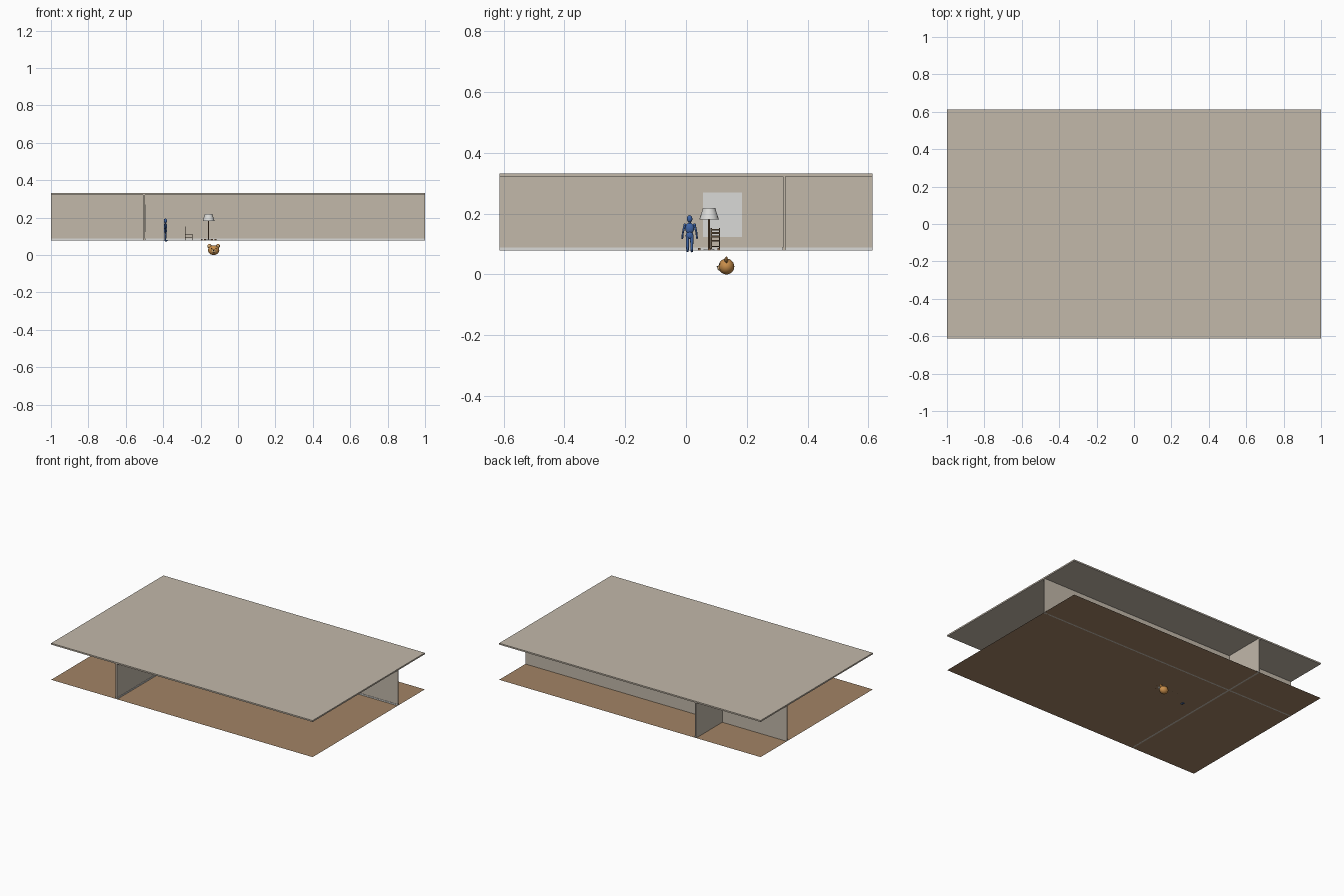
import bpy
import math
from mathutils import Vector

cube = bpy.data.objects.get("Cube")
if cube:
    bpy.data.objects.remove(cube, do_unlink=True)


def material(name, color):
    m = bpy.data.materials.new(name)
    m.use_nodes = True
    m.diffuse_color = (*color, 1)
    m.node_tree.nodes["Principled BSDF"].inputs["Base Color"].default_value = (*color, 1)
    return m


plaster = material("warm plaster", (0.54, 0.48, 0.40))
oak = material("floor wood", (0.36, 0.23, 0.13))
white = material("off white", (0.70, 0.70, 0.68))
blue = material("blue", (0.05, 0.13, 0.38))
walnut = material("dark wood", (0.10, 0.07, 0.04))
brown = material("mid brown", (0.22, 0.12, 0.06))
orange = material("orange fur", (0.58, 0.27, 0.07))
tan = material("tan muzzle", (0.68, 0.45, 0.22))
black = material("black", (0.02, 0.02, 0.02))


def finish(name, mat, smooth=False):
    ob = bpy.context.object
    ob.name = name
    ob.data.materials.append(mat)
    if smooth:
        bpy.ops.object.shade_smooth_by_angle()
    return ob


def box(name, mat, low, high):
    low, high = Vector(low), Vector(high)
    bpy.ops.mesh.primitive_cube_add(size=1, location=(low + high) / 2)
    bpy.context.object.scale = high - low
    return finish(name, mat)


def ball(name, mat, loc, size):
    bpy.ops.mesh.primitive_uv_sphere_add(segments=20, ring_count=12, radius=1, location=loc)
    bpy.context.object.scale = size
    return finish(name, mat, True)


def rod(name, mat, a, b, r1, r2=None, ends='NGON'):
    a, b = Vector(a), Vector(b)
    bpy.ops.mesh.primitive_cone_add(vertices=20, radius1=r1, radius2=r2 or r1,
                                    depth=(b - a).length, location=(a + b) / 2,
                                    end_fill_type=ends)
    ob = bpy.context.object
    ob.rotation_mode = 'QUATERNION'
    ob.rotation_quaternion = (b - a).to_track_quat('Z', 'Y')
    return finish(name, mat, True)


# Building shell
D, F, C = 0.613, 0.079, 0.322
bpy.ops.mesh.primitive_plane_add(size=1, location=(0, 0, F))
bpy.context.object.scale = (2, 2 * D, 1)
finish("floor", oak)
box("ceiling", plaster, (-1, -D, C), (1, D, C + 0.01))
box("long_wall", plaster, (-1, 0.319, F), (1, 0.327, C))
box("cross_wall", plaster, (-0.507, -D, F), (-0.498, D, C))
box("long_skirting", white, (-1, 0.316, F), (1, 0.319, F + 0.009))
box("cross_skirting", white, (-0.498, -D, F), (-0.495, D, F + 0.009))
box("wall_picture", white, (-0.498, 0.056, 0.123), (-0.494, 0.185, 0.27))

# Standing figure, facing +x
fx, fy = -0.388, 0.012
ball("figure_head", blue, (fx, fy, 0.183), (0.009, 0.009, 0.012))
rod("figure_neck", blue, (fx, fy, 0.165), (fx, fy, 0.176), 0.004)
ball("figure_chest", blue, (fx, fy, 0.152), (0.009, 0.015, 0.018))
ball("figure_hips", blue, (fx, fy, 0.13), (0.008, 0.012, 0.014))
for side, s in (("left", 1), ("right", -1)):
    shoulder = (fx, fy + s * 0.016, 0.163)
    elbow = (fx, fy + s * 0.022, 0.14)
    hand = (fx, fy + s * 0.024, 0.121)
    ball(side + "_shoulder", blue, shoulder, (0.005, 0.005, 0.005))
    rod(side + "_upper_arm", blue, elbow, shoulder, 0.003, 0.004)
    rod(side + "_forearm", blue, hand, elbow, 0.003)
    ball(side + "_hand", blue, hand, (0.003, 0.003, 0.005))
    rod(side + "_leg", blue, (fx, fy + s * 0.007, 0.078), (fx, fy + s * 0.007, 0.13), 0.004, 0.006)
    ball(side + "_foot", blue, (fx + 0.004, fy + s * 0.007, 0.077), (0.009, 0.004, 0.004))

# Ladder-back chair
x0, x1, y0, y1 = -0.284, -0.242, 0.081, 0.112
seat_z = 0.113
box("chair_seat", walnut, (x0, y0, seat_z - 0.004), (x1, y1, seat_z))
for y in (y0 + 0.002, y1 - 0.002):
    box("chair_back_post", walnut, (x0, y - 0.002, F), (x0 + 0.004, y + 0.002, 0.153))
    box("chair_front_leg", walnut, (x1 - 0.004, y - 0.002, F), (x1, y + 0.002, seat_z))
    box("chair_side_rail", walnut, (x0, y - 0.001, 0.094), (x1, y + 0.001, 0.097))
for z in (0.122, 0.133, 0.144):
    box("chair_slat", walnut, (x0 + 0.001, y0, z), (x0 + 0.003, y1, z + 0.006))
box("chair_front_rail", walnut, (x1 - 0.003, y0, 0.09), (x1 - 0.001, y1, 0.093))

# Floor lamp with a ring of small feet
lx, ly = -0.157, 0.076
rod("lamp_base", white, (lx, ly, F), (lx, ly, F + 0.005), 0.02, 0.016)
rod("lamp_pole", brown, (lx, ly, F), (lx, ly, 0.21), 0.003)
rod("lamp_shade", white, (lx, ly, 0.181), (lx, ly, 0.219), 0.032, 0.02, 'NOTHING')
for i in range(6):
    a = i * math.tau / 6
    px, py = lx + 0.037 * math.cos(a), ly + 0.037 * math.sin(a)
    box("floor_block", brown, (px - 0.005, py - 0.004, F), (px + 0.005, py + 0.004, F + 0.008))

# Toy bear head below the floor, facing -y
bx, by, bz = -0.13, 0.133, 0.026
ball("bear_head", orange, (bx, by, bz), (0.03, 0.026, 0.026))
ball("bear_muzzle", tan, (bx, by - 0.022, bz - 0.005), (0.013, 0.008, 0.009))
ball("bear_nose", black, (bx, by - 0.029, bz - 0.001), (0.004, 0.003, 0.003))
for side, s in (("left", 1), ("right", -1)):
    ball(side + "_ear", orange, (bx + s * 0.023, by, bz + 0.022), (0.011, 0.005, 0.011))
    ball(side + "_inner_ear", tan, (bx + s * 0.023, by - 0.004, bz + 0.022), (0.007, 0.003, 0.007))
    ball(side + "_eye", black, (bx + s * 0.011, by - 0.022, bz + 0.008), (0.003, 0.003, 0.003))
